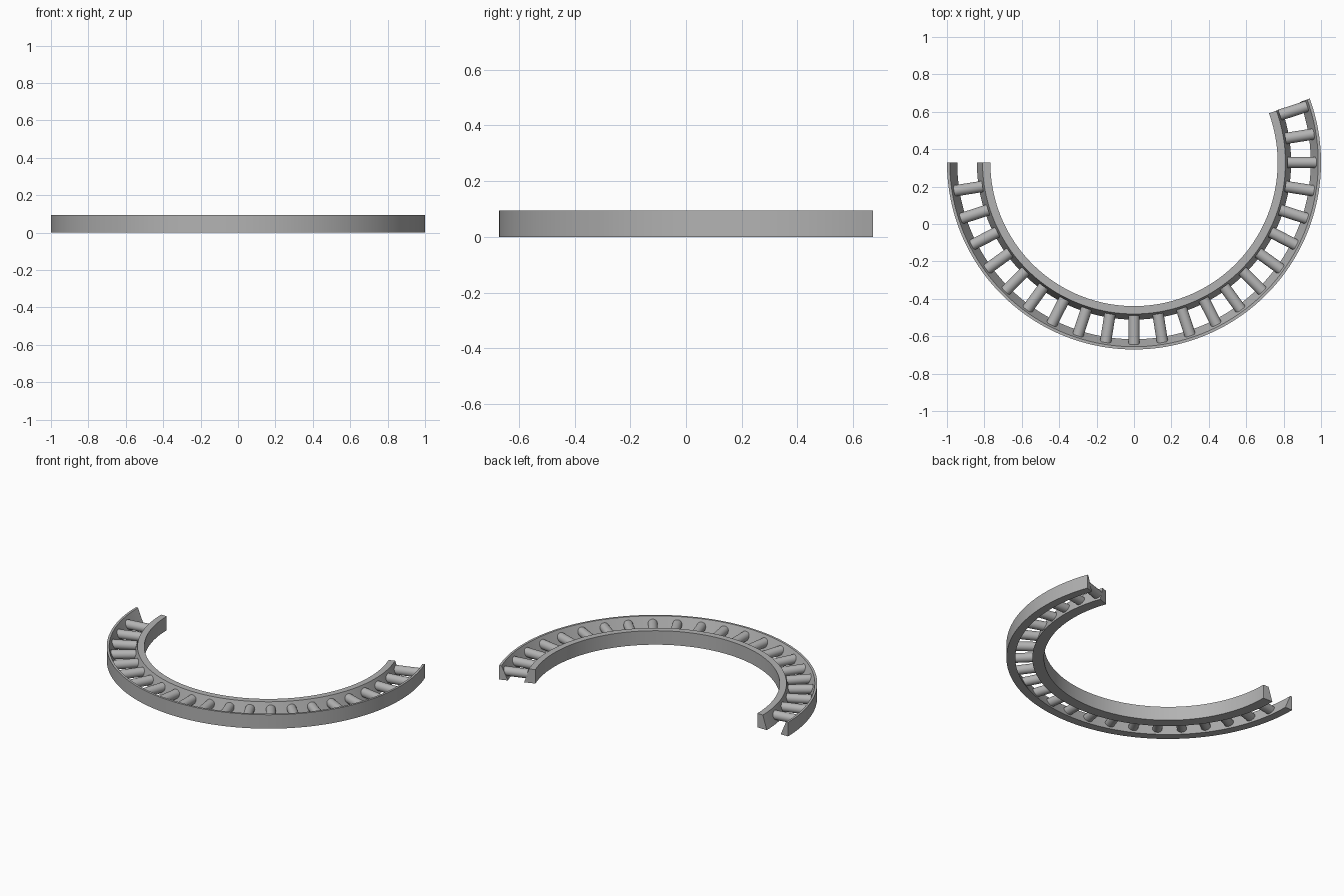
import bpy, bmesh
from math import radians, cos, sin
from mathutils import Matrix, Vector

cube = bpy.data.objects.get("Cube")
if cube:
    bpy.data.objects.remove(cube, do_unlink=True)

CENTRE = Vector((0, 0.329, 0))
START, SWEEP = 180, 200
HEIGHT = 0.095

steel = bpy.data.materials.new("grey_steel")
steel.use_nodes = True
steel.diffuse_color = (0.45, 0.45, 0.45, 1)
steel.node_tree.nodes["Principled BSDF"].inputs["Base Color"].default_value = steel.diffuse_color


def finish(bm, name):
    bmesh.ops.recalc_face_normals(bm, faces=bm.faces)
    mesh = bpy.data.meshes.new(name)
    bm.to_mesh(mesh)
    bm.free()
    mesh.materials.append(steel)
    obj = bpy.data.objects.new(name, mesh)
    bpy.context.collection.objects.link(obj)
    obj.location = CENTRE
    bpy.ops.object.select_all(action="DESELECT")
    obj.select_set(True)
    bpy.context.view_layer.objects.active = obj
    bpy.ops.object.shade_smooth_by_angle(angle=radians(30))
    return obj


def ring_section(name, profile, steps=100):
    """Sweep a closed (radius, z) profile along the arc and cap both ends."""
    bm = bmesh.new()
    loops = []
    for i in range(steps + 1):
        a = radians(START + SWEEP * i / steps)
        loops.append([bm.verts.new((r * cos(a), r * sin(a), z)) for r, z in profile])
    n = len(profile)
    for a, b in zip(loops, loops[1:]):
        for k in range(n):
            bm.faces.new((a[k], a[(k + 1) % n], b[(k + 1) % n], b[k]))
    bm.faces.new(loops[0])
    bm.faces.new(loops[-1])
    return finish(bm, name)


# Inner and outer rings with sloping races
ring_section("inner_ring", [(0.768, 0), (0.84, 0), (0.81, HEIGHT), (0.768, HEIGHT)])
ring_section("outer_ring", [(0.945, 0), (1, 0), (1, HEIGHT), (0.985, HEIGHT)])

# Radial rollers seated between the races
bm = bmesh.new()
for i in range(22):
    place = (Matrix.Rotation(radians(START + 9 * (i + 1)), 4, "Z")
             @ Matrix.Translation((0.897, 0, 0.048))
             @ Matrix.Rotation(radians(90), 4, "Y"))
    bmesh.ops.create_cone(bm, cap_ends=True, segments=32, radius1=0.03,
                          radius2=0.03, depth=0.155, matrix=place)
finish(bm, "rollers")
